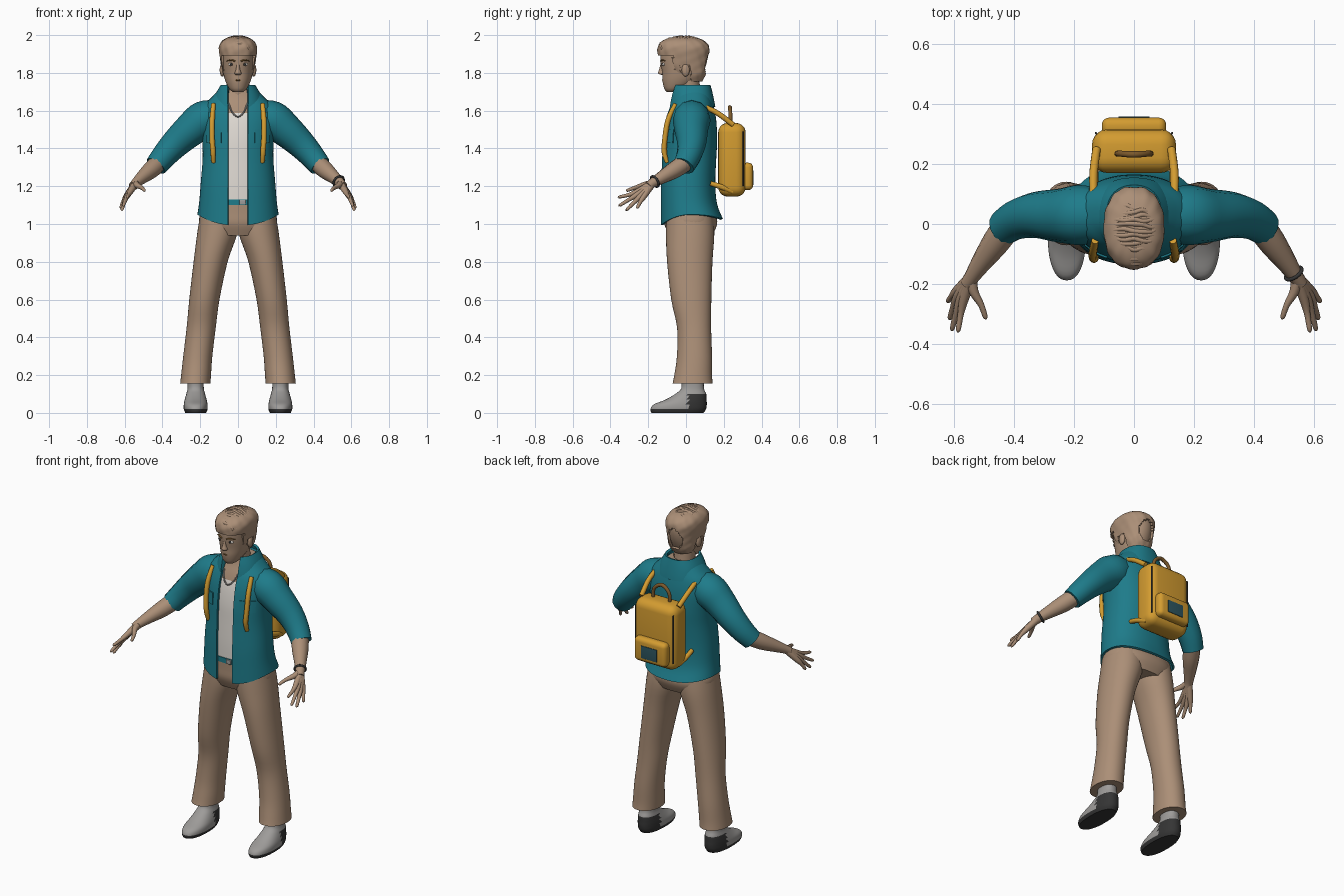
import bpy, bmesh, math, random
from mathutils import Vector

random.seed(4)
if "Cube" in bpy.data.objects:
    bpy.data.objects.remove(bpy.data.objects["Cube"])


def material(name, rgb):
    m = bpy.data.materials.new(name)
    m.use_nodes = True
    m.diffuse_color = (*rgb, 1)
    m.node_tree.nodes["Principled BSDF"].inputs["Base Color"].default_value = (*rgb, 1)
    return m


TAN = material("tan", (.41, .275, .185))
TEAL = material("teal", (.013, .2, .255))
CREAM = material("cream", (.75, .71, .66))
MUSTARD = material("mustard", (.65, .33, .03))
BROWN = material("brown", (.2, .1, .025))
GREY = material("light_grey", (.34, .33, .32))
DARK = material("charcoal", (.035, .035, .035))
SLATE = material("slate", (.026, .09, .114))


def finish(ob, angle=40):
    """Apply modifiers and shade smooth with sharp edges kept."""
    bpy.ops.object.select_all(action='DESELECT')
    ob.select_set(True)
    bpy.context.view_layer.objects.active = ob
    bpy.ops.object.convert(target='MESH')
    bpy.ops.object.shade_smooth_by_angle(angle=math.radians(angle))
    return ob


def smooth_rows(rows, n=4):
    """Catmull-Rom interpolation of rows of numbers."""
    out = []
    for i in range(len(rows) - 1):
        p = (rows[max(i - 1, 0)], rows[i], rows[i + 1], rows[min(i + 2, len(rows) - 1)])
        for k in range(n):
            t = k / n
            out.append([.5 * (2*b + (c-a)*t + (2*a-5*b+4*c-d)*t*t + (3*b-a-3*c+d)*t**3)
                        for a, b, c, d in zip(*p)])
    return out + [list(rows[-1])]


def loft(name, rings, mats, gap=0, arc=None, hem=0, thick=0, wave=0, rule=None, keep=None,
         side=1, seg=40, power=2.3):
    """Rings are (z, cx, cy, rx, ry), listed upwards; angle 0 faces the front."""
    bm = bmesh.new()
    rows = smooth_rows(rings)
    closed = not gap and not arc
    grid = []
    for i, (z, cx, cy, rx, ry) in enumerate(rows):
        a0, a1 = arc or (0, 2 * math.pi)
        if gap:
            a0 = math.asin(min(.9, gap / rx) ** (power / 2))
            a1 = 2 * math.pi - a0
        fall = (1 - i / (len(rows) - 1)) ** 3
        row = []
        for j in range(seg if closed else seg + 1):
            a = a0 + (a1 - a0) * j / seg
            s, c = math.sin(a), math.cos(a)
            r = 1 + wave * (math.sin(a * 13 + z * 50) + .6 * math.sin(a * 7 - z * 130))
            drop = hem * fall * c * c * (1 if c > 0 else .4)
            row.append(bm.verts.new((
                side * cx + r * rx * math.copysign(abs(s) ** (2 / power), s),
                cy - r * ry * math.copysign(abs(c) ** (2 / power), c), z - drop)))
        grid.append(row)
    for low, high in zip(grid, grid[1:]):
        for j in range(seg):
            k = (j + 1) % len(low)
            bm.faces.new((low[j], low[k], high[k], high[j]))
    if closed and not keep:
        bm.faces.new(grid[0][::-1])
    if closed:
        bm.faces.new(grid[-1])
    if keep:
        bad = [f for f in bm.faces if not keep(f.calc_center_median())]
        bmesh.ops.delete(bm, geom=bad, context='FACES')
    if rule:
        for f in bm.faces:
            f.material_index = rule(f.calc_center_median())
    me = bpy.data.meshes.new(name)
    bm.to_mesh(me)
    bm.free()
    for m in mats:
        me.materials.append(m)
    ob = bpy.data.objects.new(name, me)
    bpy.context.collection.objects.link(ob)
    if thick:
        mod = ob.modifiers.new("thickness", 'SOLIDIFY')
        mod.thickness = thick
    return finish(ob)


def tube(name, rows, mat, side=1):
    """Round tube through rows of (x, y, z, radius)."""
    cu = bpy.data.curves.new(name, 'CURVE')
    cu.dimensions = '3D'
    cu.bevel_depth, cu.bevel_resolution, cu.use_fill_caps = 1, 4, True
    pts = smooth_rows(rows)
    sp = cu.splines.new('POLY')
    sp.points.add(len(pts) - 1)
    for p, (x, y, z, r) in zip(sp.points, pts):
        p.co, p.radius = (side * x, y, z, 1), max(r, .0005)
    cu.materials.append(mat)
    ob = bpy.data.objects.new(name, cu)
    bpy.context.collection.objects.link(ob)
    return finish(ob, 60)


def ball(name, loc, scale, mat):
    bpy.ops.mesh.primitive_uv_sphere_add(segments=24, ring_count=12, location=loc)
    ob = bpy.context.object
    ob.name, ob.scale = name, scale
    ob.data.materials.append(mat)
    return finish(ob)


def box(name, loc, size, bevel, mat):
    bpy.ops.mesh.primitive_cube_add(size=1, location=loc)
    ob = bpy.context.object
    ob.name, ob.scale = name, size
    bpy.ops.object.transform_apply(location=False, rotation=False, scale=True)
    ob.data.materials.append(mat)
    mod = ob.modifiers.new("round", 'BEVEL')
    mod.width, mod.segments = bevel, 5
    return finish(ob)


# Trousers: hips, then the legs in the mirrored loop below
loft("hips", [(.94, 0, .025, .17, .115), (1, 0, .025, .205, .14), (1.06, 0, .02, .2, .137),
              (1.13, 0, .012, .185, .13)], [TAN])

# Torso, belt and open jacket
body = [(1.05, 0, .03, .215, .165), (1.12, 0, .015, .205, .15), (1.22, 0, .01, .197, .145),
        (1.35, 0, .015, .187, .145), (1.45, 0, .02, .19, .145), (1.55, 0, .025, .2, .135),
        (1.62, 0, .03, .185, .118), (1.67, 0, .035, .14, .1), (1.71, 0, .035, .1, .088)]
loft("undershirt", [(z, cx, cy, rx - .02, ry - .018) for z, cx, cy, rx, ry in body[1:]],
     [CREAM, TAN], rule=lambda c: int(c.z > 1.585))
loft("belt", [(1.1, 0, .015, .19, .138), (1.13, 0, .015, .19, .138)], [TEAL])
box("belt_buckle", (.025, -.125, 1.115), (.035, .012, .026), .004, GREY)
loft("jacket", body, [TEAL], gap=.053, hem=.058, thick=.012, seg=64)
loft("collar", [(1.64, 0, .03, .138, .125), (1.69, 0, .03, .118, .112), (1.735, 0, .03, .092, .1)],
     [TEAL], gap=.056, hem=.05, thick=.014)
tube("necklace", [(-.05, -.062, 1.64, .004), (-.03, -.09, 1.59, .004), (0, -.1, 1.568, .004),
                  (.03, -.09, 1.59, .004), (.05, -.062, 1.64, .004)], GREY)

fingers = {
    "index": [(.567, -.25, 1.175), (.578, -.3, 1.155), (.586, -.352, 1.143)],
    "middle": [(.577, -.247, 1.163), (.594, -.3, 1.13), (.606, -.348, 1.1)],
    "ring": [(.586, -.237, 1.152), (.603, -.277, 1.112), (.614, -.312, 1.077)],
    "little": [(.59, -.222, 1.148), (.608, -.241, 1.118), (.62, -.257, 1.088)],
    "thumb": [(.535, -.225, 1.205), (.51, -.27, 1.192), (.496, -.31, 1.178)]}

for s, word in ((1, "left"), (-1, "right")):
    # Leg and shoe
    loft(word + "_trouser_leg", [
        (.155, .226, .035, .08, .106), (.2, .222, .038, .079, .1), (.3, .213, .045, .077, .093),
        (.45, .195, .043, .077, .09), (.6, .178, .028, .08, .106), (.8, .145, .02, .09, .12),
        (.95, .11, .022, .106, .128), (1.05, .1, .02, .1, .122)], [TAN], side=s, power=2.1)
    loft(word + "_shoe", [
        (0, .224, -.045, .055, .138), (.02, .224, -.041, .063, .147), (.045, .224, -.03, .063, .14),
        (.07, .224, 0, .058, .109), (.1, .224, .025, .05, .082), (.13, .224, .035, .043, .06),
        (.18, .224, .035, .043, .06)], [GREY, DARK], side=s,
        rule=lambda c: int(c.z < .022 or (c.y > .01 and c.z < .1)))
    # Sleeve, forearm and hand
    tube(word + "_sleeve", [
        (.1, .03, 1.57, .085), (.18, .03, 1.552, .1), (.25, .028, 1.5, .09), (.33, .03, 1.427, .077),
        (.39, .015, 1.362, .067), (.435, -.013, 1.307, .059)], TEAL, s)
    tube(word + "_forearm", [
        (.41, .01, 1.335, .048), (.46, -.06, 1.287, .046), (.51, -.13, 1.245, .034),
        (.54, -.175, 1.218, .026), (.556, -.2, 1.2, .024)], TAN, s)
    for finger, (a, b, c) in fingers.items():
        end = Vector(c) + (Vector(c) - Vector(b)) * .12
        tube(f"{word}_{finger}_finger", [(.543, -.178, 1.215, .02), (*a, .016), (*b, .0105),
                                         (*c, .008), (*end, .001)], TAN, s)
    # Chest pocket flap
    lo, hi = sorted((s * .42, s * .98))
    loft(word + "_pocket_flap", [(1.43, 0, .02, .195, .151), (1.5, 0, .022, .198, .147)],
         [TEAL], arc=(lo, hi), thick=.01, seg=12)
    # Bag straps and zip
    tube(word + "_front_strap", [
        (.13, -.055, 1.635, .012), (.137, -.095, 1.55, .014), (.137, -.112, 1.45, .014),
        (.132, -.115, 1.38, .014), (.13, -.1, 1.325, .011)], MUSTARD, s)
    tube(word + "_upper_strap", [(.135, .1, 1.62, .013), (.135, .17, 1.585, .014),
                                 (.125, .25, 1.525, .014)], MUSTARD, s)
    tube(word + "_lower_strap", [(.13, .13, 1.215, .013), (.132, .19, 1.195, .014),
                                 (.12, .25, 1.17, .014)], MUSTARD, s)
    tube(word + "_zip", [(.127, .303, 1.2, .004), (.127, .303, 1.49, .004)], DARK, s)
    # Ear, eye and brow
    ball(word + "_ear", (s * .084, -.002, 1.815), (.013, .021, .034), TAN)
    ball(word + "_eye", (s * .035, -.117, 1.845), (.016, .01, .008), CREAM)
    ball(word + "_iris", (s * .035, -.124, 1.845), (.007, .006, .007), DARK)
    tube(word + "_brow", [(.015, -.133, 1.862, .004), (.037, -.128, 1.868, .004),
                          (.06, -.111, 1.863, .002)], BROWN, s)

bpy.ops.mesh.primitive_torus_add(
    major_radius=.031, minor_radius=.006, location=(.533, -.165, 1.225),
    rotation=Vector((.03, -.045, -.027)).to_track_quat('Z', 'Y').to_euler())
bracelet = bpy.context.object
bracelet.name = "bracelet"
bracelet.data.materials.append(DARK)
finish(bracelet)

# Backpack
box("backpack_body", (0, .243, 1.34), (.28, .145, .39), .05, MUSTARD)
box("backpack_pocket", (0, .325, 1.252), (.215, .06, .145), .025, MUSTARD)
box("pocket_patch", (0, .355, 1.245), (.105, .006, .075), .001, SLATE)
tube("backpack_handle", [(-.055, .235, 1.52, .01), (-.05, .235, 1.585, .01), (0, .232, 1.618, .011),
                         (.05, .235, 1.585, .01), (.055, .235, 1.52, .01)], BROWN)

# Neck, head and face
tube("neck", [(0, .03, 1.6, .064), (0, .018, 1.68, .06), (0, .01, 1.78, .06)], TAN)
loft("head", [
    (1.698, 0, -.07, .025, .03), (1.715, 0, -.058, .046, .056), (1.755, 0, -.032, .066, .092),
    (1.8, 0, -.018, .078, .108), (1.86, 0, -.012, .085, .123), (1.92, 0, -.01, .087, .122),
    (1.965, 0, -.01, .065, .09), (1.985, 0, -.01, .02, .03)], [TAN], power=2.1)
loft("nose", [(1.79, 0, -.125, .012, .008), (1.798, 0, -.126, .018, .022),
              (1.82, 0, -.124, .011, .018), (1.855, 0, -.125, .007, .008)], [TAN], seg=16)
tube("mouth", [(-.025, -.114, 1.758, .002), (0, -.124, 1.762, .004), (.025, -.114, 1.758, .002)],
     BROWN)


# Hair: wavy cap cut around the face and crown patch, plus swept locks
def hairline(c):
    if c.y > 0 and (c.x / .05) ** 2 + ((c.z - 1.85) / .065) ** 2 < 1:
        return False
    return c.z > 1.89 or c.y > .025 or (c.z > 1.845 and c.y > -.07) or (c.z > 1.8 and -.06 < c.y < -.03)


loft("hair", [
    (1.755, 0, .02, .062, .065), (1.79, 0, .01, .08, .095), (1.83, 0, -.005, .088, .119),
    (1.88, 0, -.012, .096, .133), (1.93, 0, -.013, .101, .137), (1.962, 0, -.014, .09, .12),
    (1.982, 0, -.014, .064, .085), (1.993, 0, -.014, .02, .03)], [TAN],
    wave=.012, thick=.012, keep=hairline, seg=72)
for i in range(15):
    y = -.125 + i * .015
    w = math.sqrt(1 - ((y + .014) / .142) ** 2)
    row = []
    for k in range(9):
        a = math.pi * (.1 + .1 * k)
        row.append((.098 * w * math.cos(a), y + random.uniform(-.007, .007),
                    1.9 + .09 * w * math.sin(a) ** .7, .009 * math.sin(a) ** .5))
    tube("hair_lock", row, TAN)
